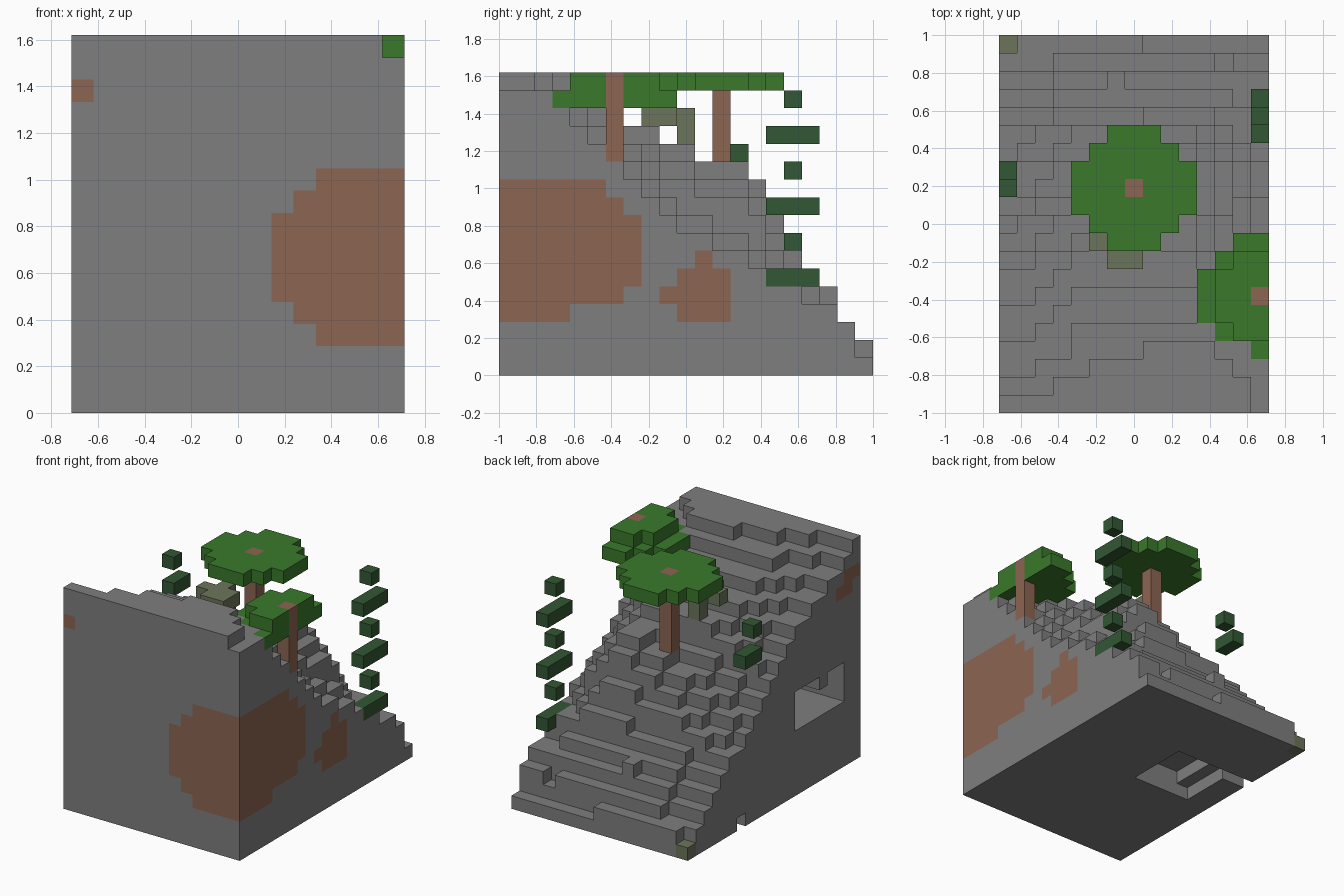
import bpy, bmesh

if "Cube" in bpy.data.objects:
    bpy.data.objects.remove(bpy.data.objects["Cube"])

S = 2 / 21                      # block size
W, D, H = 15, 21, 17            # blocks across, deep, high


def material(name, *rgb):
    m = bpy.data.materials.new(name)
    m.use_nodes = True
    m.diffuse_color = (*rgb, 1)
    bsdf = next(n for n in m.node_tree.nodes if n.type == "BSDF_PRINCIPLED")
    bsdf.inputs["Base Color"].default_value = (*rgb, 1)
    return m


STONE = material("stone grey", .21, .21, .21)
EARTH = material("earth brown", .263, .13, .085)
LEAF = material("leaf green", .042, .19, .024)
VINE = material("dark vine green", .032, .096, .033)
MOSS = material("mossy grey", .148, .177, .103)


def build_blocks(name, blocks):
    """Make the outer skin of a dict of (i, j, k) -> material."""
    mesh = bpy.data.meshes.new(name)
    mats = list(dict.fromkeys(blocks.values()))
    for m in mats:
        mesh.materials.append(m)
    bm = bmesh.new()
    cache = {}

    def vert(p):
        if p not in cache:
            cache[p] = bm.verts.new(((p[0] - W / 2) * S, (p[1] - D / 2) * S, p[2] * S))
        return cache[p]

    for cell, mat in blocks.items():
        for axis in range(3):
            u, v = (axis + 1) % 3, (axis + 2) % 3
            for side in (0, 1):
                near = list(cell)
                near[axis] += 2 * side - 1
                if tuple(near) in blocks:
                    continue
                ring = []
                for du, dv in ((0, 0), (1, 0), (1, 1), (0, 1)):
                    p = list(cell)
                    p[axis] += side
                    p[u] += du
                    p[v] += dv
                    ring.append(vert(tuple(p)))
                face = bm.faces.new(ring if side else ring[::-1])
                face.material_index = mats.index(mat)
    bm.to_mesh(mesh)
    bm.free()
    ob = bpy.data.objects.new(name, mesh)
    bpy.context.collection.objects.link(ob)
    return ob


def box(i, j, k, mat):
    """Blocks filling inclusive index ranges."""
    return {(a, b, c): mat for a in range(i[0], i[1] + 1)
            for b in range(j[0], j[1] + 1) for c in range(k[0], k[1] + 1)}


# Hillside heights from back to front, at four columns across the width
profiles = {
    0: (1.4, 2, 3, 4, 5, 6, 6, 7, 8, 9, 10, 11, 12, 13, 13, 14, 14, 15, 15, 16, 17),
    5: (2, 3, 4, 5, 6, 8, 9, 10, 10, 11, 12.5, 13, 14, 14, 15, 15, 16, 15.8, 16.6, 17, 17),
    10: (.8, 3, 4, 5, 7, 9, 11, 12, 12, 12, 13, 13, 14, 14, 15, 15, 16, 17, 17, 17, 17),
    14: (1, 3, 4, 4, 5, 5, 6, 7, 7, 8, 8, 9, 10, 11, 12, 13, 14, 15, 16, 16.4, 16.4),
}
knots = list(profiles)


def height(i, j):
    row = D - 1 - j
    for a, b in zip(knots, knots[1:]):
        if i <= b:
            t = (i - a) / (b - a)
            return int(profiles[a][row] * (1 - t) + profiles[b][row] * t + .501)


hill = {}
for i in range(W):
    for j in range(D):
        hill.update(box((i, i), (j, j), (0, height(i, j) - 1), STONE))
hill[6, 18, 4] = STONE          # loose stone on a ledge
hill.pop((12, 19, 2), None)     # dip in the lowest ledge
hill[0, 20, 0] = MOSS           # mossy corner


def paint(i, j, k):
    for c in box(i, j, k, EARTH):
        if c in hill:
            hill[c] = EARTH


# Earth deposit round the front corner
for i, lo, hi in ((9, 5, 8), (10, 4, 9), (11, 3, 10)):
    paint((i, 14 if i == 11 else i), (0, 0), (lo, hi))
for a, b, lo, hi in ((0, 3, 3, 10), (4, 5, 4, 10), (6, 6, 4, 9), (7, 7, 5, 8)):
    paint((13, 14), (a, b), (lo, hi))
# Small deposits on the right and left walls
for j, lo, hi in ((9, 4, 4), (10, 3, 5), (11, 3, 6), (12, 3, 5)):
    paint((14, 14), (j, j), (lo, hi))
paint((0, 0), (0, 1), (14, 14))
paint((0, 0), (1, 2), (13, 13))

# Cave in the left wall, hollow under the base and its side tunnel
caves = (((0, 3), (2, 7), (5, 6)), ((0, 3), (2, 3), (7, 7)), ((0, 2), (5, 7), (7, 7)),
         ((2, 6), (10, 14), (0, 0)), ((3, 6), (10, 14), (1, 1)), ((0, 1), (14, 14), (0, 0)))
for cave in caves:
    for c in box(*cave, STONE):
        hill.pop(c, None)
build_blocks("hillside", hill)


def tree(name, ci, cj, base, layers):
    """Trunk column with round leaf layers given as level -> squared radius."""
    trunk = box((ci, ci), (cj, cj), (base, H - 1), EARTH)
    leaves = {}
    for k, r2 in layers.items():
        for i in range(W):
            for j in range(D):
                c = (i, j, k)
                if (i - ci) ** 2 + (j - cj) ** 2 <= r2 and c not in hill and c not in trunk:
                    leaves[c] = LEAF
    build_blocks(name + "_trunk", trunk)
    build_blocks(name + "_leaves", leaves)


tree("middle_tree", 7, 12, 11, {16: 10})
tree("edge_tree", 14, 6, 12, {15: 10, 16: 5})

# Mossy arch beside the middle tree
arch = box((6, 7), (8, 8), (14, 14), MOSS)
arch.update(box((5, 7), (9, 9), (14, 14), MOSS))
arch.update(box((6, 6), (10, 10), (13, 14), MOSS))
build_blocks("mossy_arch", {c: m for c, m in arch.items() if c not in hill})

# Hanging vine pieces, alternating single blocks and bars
right_vine = {}
for n, k in enumerate(range(5, 16, 2)):
    right_vine.update(box((14, 14), (16, 16) if n % 2 else (15, 17), (k, k), VINE))
build_blocks("right_vine", right_vine)
left_vine = box((0, 0), (12, 13), (12, 12), VINE)
left_vine.update(box((0, 0), (12, 12), (14, 14), VINE))
build_blocks("left_vine", left_vine)
